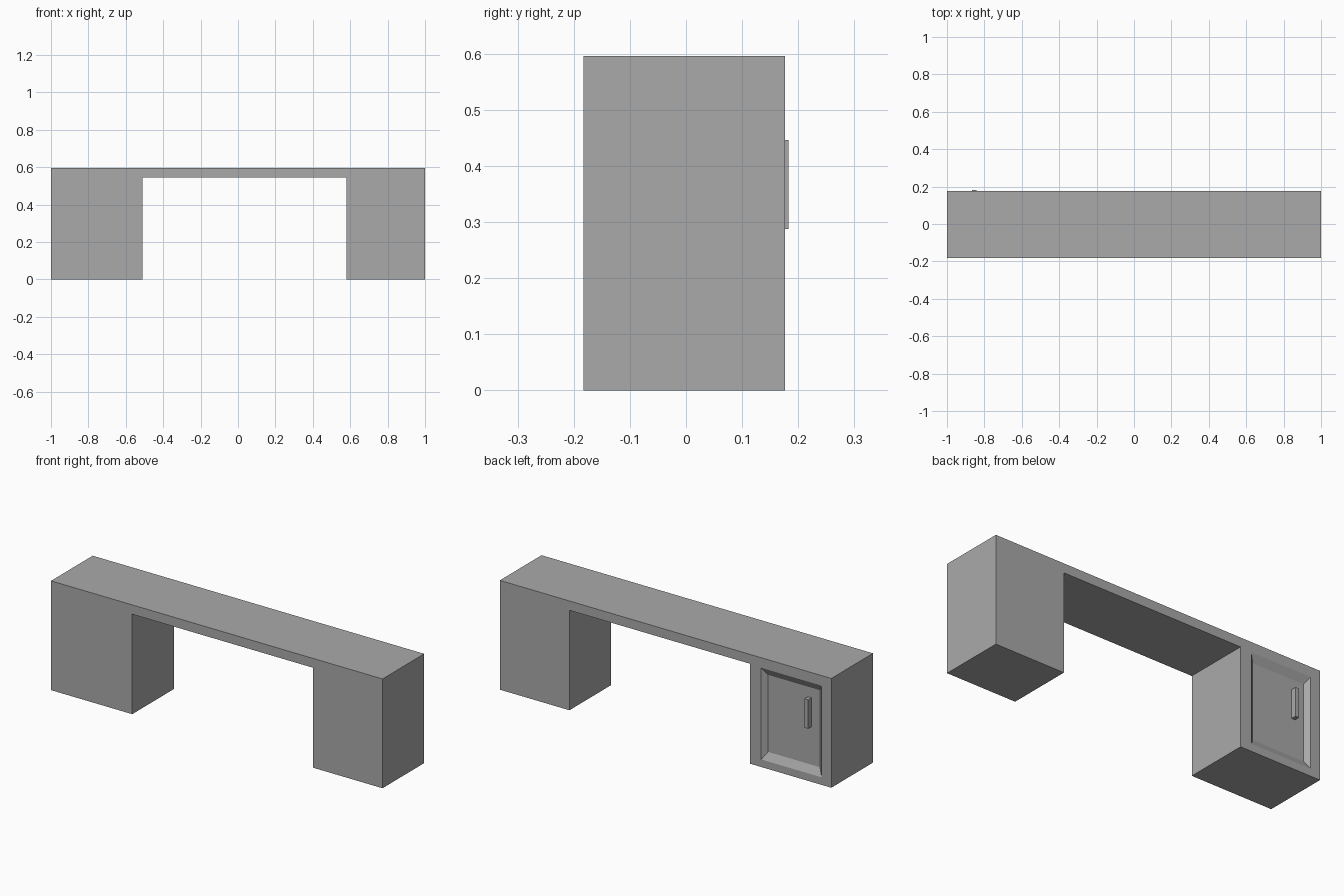
import bpy
import bmesh

if "Cube" in bpy.data.objects:
    bpy.data.objects.remove(bpy.data.objects["Cube"], do_unlink=True)

grey = bpy.data.materials.new("plain_grey")
grey.use_nodes = True
colour = (0.4, 0.4, 0.4, 1)
grey.diffuse_color = colour
grey.node_tree.nodes["Principled BSDF"].inputs["Base Color"].default_value = colour

FRONT, BACK, HEIGHT = -0.183, 0.176, 0.596


def finish(bm, name):
    bmesh.ops.recalc_face_normals(bm, faces=bm.faces)
    mesh = bpy.data.meshes.new(name)
    bm.to_mesh(mesh)
    bm.free()
    mesh.materials.append(grey)
    obj = bpy.data.objects.new(name, mesh)
    bpy.context.collection.objects.link(obj)
    return obj


def ring(bm, x0, x1, z0, z1, y):
    return [bm.verts.new((x, y, z)) for x, z in ((x0, z0), (x1, z0), (x1, z1), (x0, z1))]


def bridge(bm, a, b):
    for i in range(4):
        j = (i + 1) % 4
        bm.faces.new((a[i], a[j], b[j], b[i]))


# Desk body: one bridge-shaped profile pushed from front to back
bm = bmesh.new()
profile = [(-1, 0), (-0.51, 0), (-0.51, 0.545), (0.58, 0.545),
           (0.58, 0), (1, 0), (1, HEIGHT), (-1, HEIGHT)]
face = bm.faces.new([bm.verts.new((x, FRONT, z)) for x, z in profile])
push = bmesh.ops.extrude_face_region(bm, geom=[face])
moved = [v for v in push["geom"] if isinstance(v, bmesh.types.BMVert)]
bmesh.ops.translate(bm, verts=moved, vec=(0, BACK - FRONT, 0))
desk = finish(bm, "desk_body")

# Cutter for the sunken door panel with sloping sides
bm = bmesh.new()
DEPTH, SIDE, RISE = 0.022, 0.026, 0.04
X0, X1, Z0, Z1 = -0.942, -0.577, 0.041, 0.541
inner = ring(bm, X0 + SIDE, X1 - SIDE, Z0 + RISE, Z1 - RISE, BACK - DEPTH)
outer = ring(bm, X0, X1, Z0, Z1, BACK)
mouth = ring(bm, X0, X1, Z0, Z1, BACK + 0.1)
bridge(bm, inner, outer)
bridge(bm, outer, mouth)
bm.faces.new(inner)
bm.faces.new(mouth)
cutter = finish(bm, "door_recess_cutter")
cutter.hide_render = True
cutter.hide_viewport = True
cutter.display_type = 'WIRE'
cut = desk.modifiers.new("door_recess", 'BOOLEAN')
cut.object = cutter
cut.solver = 'EXACT'

# Upright bar handle on the door panel
bm = bmesh.new()
back_ring = ring(bm, -0.865, -0.843, 0.288, 0.446, BACK - DEPTH - 0.002)
front_ring = ring(bm, -0.865, -0.843, 0.288, 0.446, 0.183)
bridge(bm, back_ring, front_ring)
bm.faces.new(back_ring)
bm.faces.new(front_ring)
finish(bm, "door_handle")
